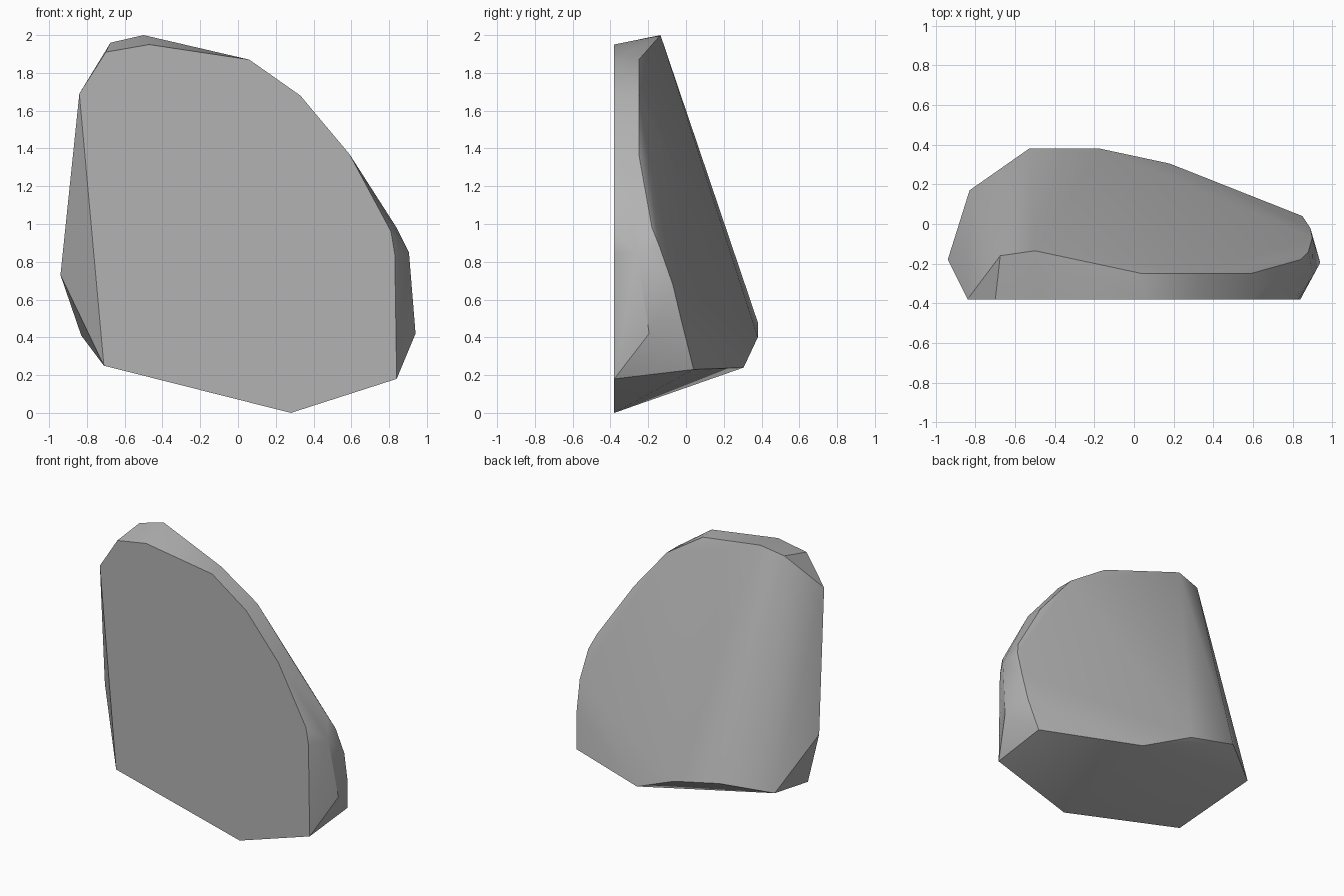
import bpy
import bmesh
import math

cube = bpy.data.objects.get("Cube")
if cube:
    bpy.data.objects.remove(cube, do_unlink=True)

# Stone colour
grey = bpy.data.materials.new("stone_grey")
grey.use_nodes = True
colour = (0.45, 0.45, 0.45, 1)
grey.diffuse_color = colour
grey.node_tree.nodes["Principled BSDF"].inputs["Base Color"].default_value = colour

# Flat cut face: outline as (x, z) at one depth
FRONT_Y = -0.38
front = [(-0.70, 1.91), (-0.47, 1.95), (0.06, 1.87), (0.33, 1.68), (0.59, 1.37),
         (0.81, 0.96), (0.83, 0.84), (0.84, 0.18), (0.28, 0), (-0.71, 0.25), (-0.84, 1.69)]
corners = [(x, FRONT_Y, z) for x, z in front]

# Upper rim, from the peak down the left flank
corners += [(-0.675, -0.16, 1.96), (-0.5, -0.135, 2), (0.04, -0.25, 1.87), (0.33, -0.25, 1.68),
            (0.59, -0.25, 1.37), (0.84, -0.18, 0.98), (0.88, -0.14, 0.88),
            (0.9, -0.07, 0.68), (0.89, -0.02, 0.47)]

# Bulging side corners
corners += [(0.905, -0.26, 0.85), (0.94, -0.195, 0.42), (-0.94, -0.18, 0.73)]

# Lower back rim
corners += [(0.85, 0.04, 0.23), (0.18, 0.305, 0.24), (-0.17, 0.38, 0.4),
            (-0.53, 0.38, 0.48), (-0.83, 0.17, 0.41)]

# Wrap the corners into one solid chunk and merge the flat areas
bm = bmesh.new()
for co in corners:
    bm.verts.new(co)
hull = bmesh.ops.convex_hull(bm, input=bm.verts[:])
loose = {v for key in ("geom_interior", "geom_unused") for v in hull[key]
         if isinstance(v, bmesh.types.BMVert) and not v.link_faces}
bmesh.ops.delete(bm, geom=list(loose), context='VERTS')
bmesh.ops.dissolve_limit(bm, angle_limit=math.radians(1), verts=bm.verts[:], edges=bm.edges[:])
bmesh.ops.recalc_face_normals(bm, faces=bm.faces[:])

mesh = bpy.data.meshes.new("rock")
bm.to_mesh(mesh)
bm.free()
mesh.materials.append(grey)
rock = bpy.data.objects.new("rock", mesh)
bpy.context.collection.objects.link(rock)

# Soft facets with crisp main edges
bpy.ops.object.select_all(action='DESELECT')
rock.select_set(True)
bpy.context.view_layer.objects.active = rock
bpy.ops.object.shade_smooth_by_angle(angle=math.radians(30))
